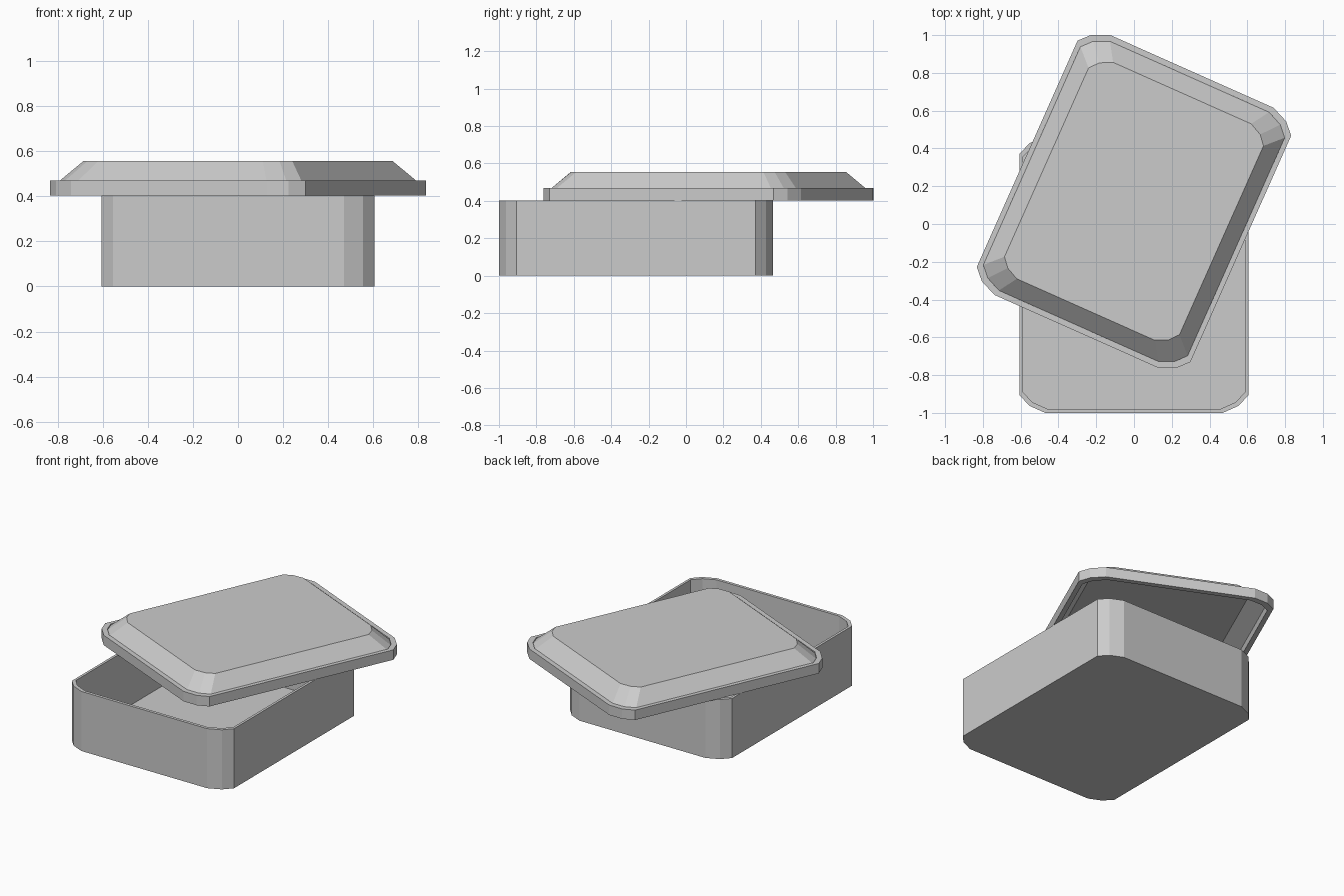
import bpy, bmesh, math

if "Cube" in bpy.data.objects:
    bpy.data.objects.remove(bpy.data.objects["Cube"])


def outline(hx, hy, cx, cy):
    """Rounded rectangle with two facets per corner, counter-clockwise."""
    quarter = [(hx, hy - cy), (hx - cx * 0.38, hy - cy * 0.4), (hx - cx, hy)]
    pts = []
    for sx, sy in ((1, 1), (-1, 1), (-1, -1), (1, -1)):
        corner = [(sx * x, sy * y) for x, y in quarter]
        pts += corner if sx * sy > 0 else corner[::-1]
    return pts


def loft(name, rings, location, turn=0.0):
    """Skin a stack of outlines (hx, hy, cx, cy, z) and cap both ends."""
    bm = bmesh.new()
    loops = [[bm.verts.new((x, y, r[4])) for x, y in outline(*r[:4])] for r in rings]
    for a, b in zip(loops, loops[1:]):
        for i in range(len(a)):
            j = (i + 1) % len(a)
            bm.faces.new((a[i], a[j], b[j], b[i]))
    bm.faces.new(loops[0][::-1])
    bm.faces.new(loops[-1])
    bmesh.ops.recalc_face_normals(bm, faces=bm.faces)
    mesh = bpy.data.meshes.new(name)
    bm.to_mesh(mesh)
    bm.free()
    ob = bpy.data.objects.new(name, mesh)
    ob.location = location
    ob.rotation_euler.z = turn
    bpy.context.collection.objects.link(ob)
    return ob


# Open box: outer bottom, outer rim, inner rim, inner floor
loft("box", [
    (0.605, 0.7325, 0.135, 0.093, 0.0),
    (0.605, 0.7325, 0.135, 0.093, 0.402),
    (0.588, 0.712, 0.131, 0.090, 0.402),
    (0.588, 0.712, 0.131, 0.090, 0.012),
], (0, -0.2675, 0))

# Twisted lid: inner ceiling, inner rim, outer lip, groove, chamfer, top
loft("lid", [
    (0.497, 0.617, 0.105, 0.078, 0.540),
    (0.588, 0.718, 0.131, 0.090, 0.455),
    (0.588, 0.718, 0.131, 0.090, 0.403),
    (0.619, 0.753, 0.145, 0.097, 0.403),
    (0.619, 0.753, 0.145, 0.097, 0.470),
    (0.592, 0.722, 0.131, 0.090, 0.470),
    (0.592, 0.722, 0.131, 0.090, 0.462),
    (0.507, 0.627, 0.107, 0.080, 0.555),
], (0, 0.12, 0), math.radians(-24))
